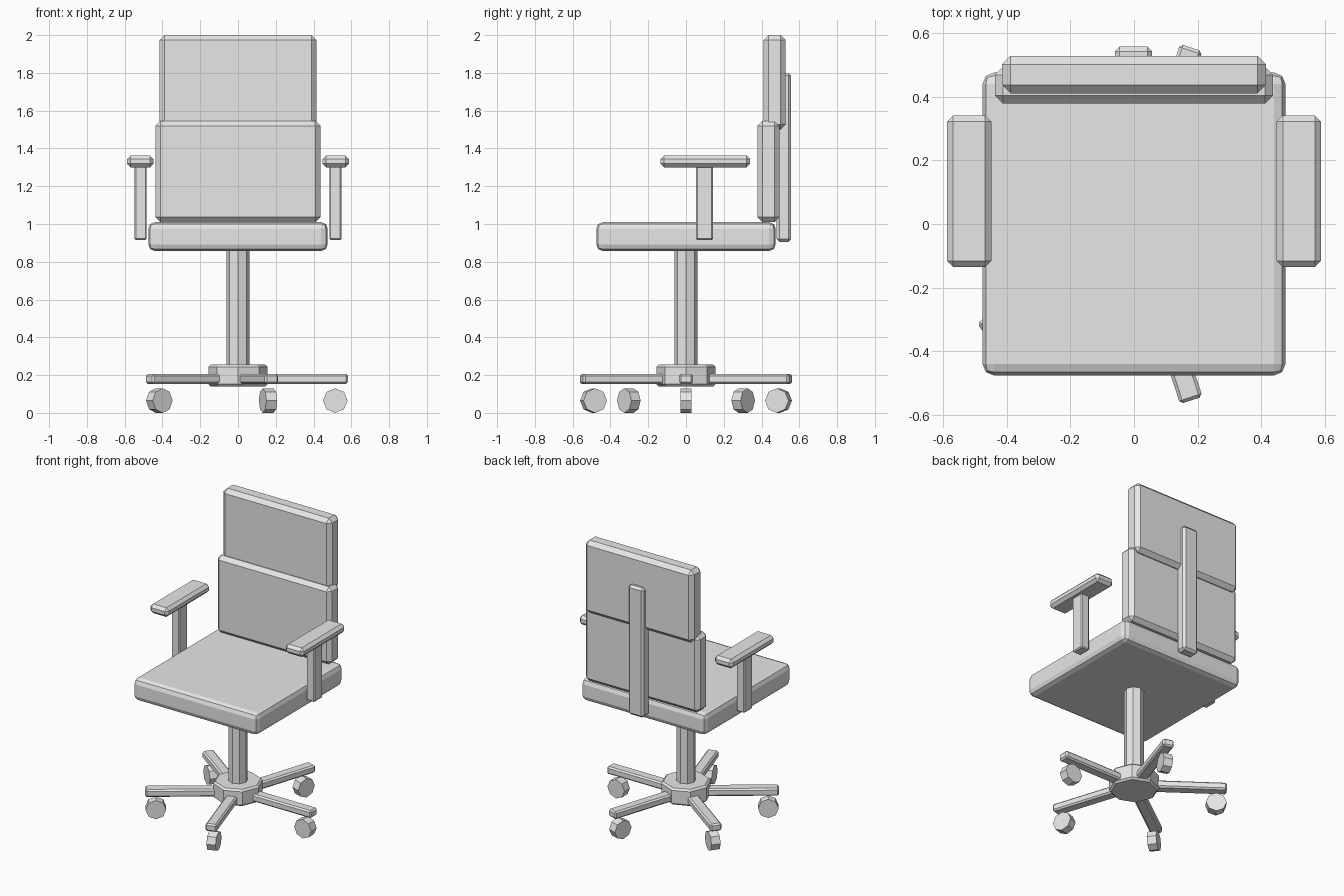
import bpy
from math import radians, cos, sin
from mathutils import Matrix

cube = bpy.data.objects.get("Cube")
if cube:
    bpy.data.objects.remove(cube, do_unlink=True)

# Single plain grey for the whole chair
grey = bpy.data.materials.new("plain grey")
grey.use_nodes = True
colour = (0.8, 0.8, 0.8, 1)
grey.diffuse_color = colour
grey.node_tree.nodes["Principled BSDF"].inputs["Base Color"].default_value = colour


def finish(name, bevel, segments=1):
    ob = bpy.context.object
    ob.name = name
    ob.data.materials.append(grey)
    if bevel:
        mod = ob.modifiers.new("Bevel", 'BEVEL')
        mod.width = bevel
        mod.segments = segments
        mod.limit_method = 'ANGLE'
        mod.angle_limit = radians(50)
    return ob


def box(name, x, y, z, bevel, segments=1, turn=0):
    """Bevelled box from (min, max) ranges, turned about the z axis."""
    bpy.ops.mesh.primitive_cube_add(size=1)
    ob = finish(name, bevel, segments)
    size = [b - a for a, b in (x, y, z)]
    centre = [(a + b) / 2 for a, b in (x, y, z)]
    ob.data.transform(Matrix.Translation(centre) @ Matrix.Diagonal((*size, 1)))
    ob.rotation_euler.z = turn
    return ob


def cylinder(name, radius, z, bevel=0):
    bpy.ops.mesh.primitive_cylinder_add(
        vertices=8, radius=radius, depth=z[1] - z[0], location=(0, 0, sum(z) / 2))
    return finish(name, bevel)


# Seat and back
box("seat", (-0.475, 0.475), (-0.475, 0.475), (0.857, 1.01), 0.035, 2)
box("lower_back", (-0.437, 0.437), (0.378, 0.494), (1.01, 1.545), 0.026)
box("upper_back", (-0.415, 0.415), (0.41, 0.528), (1.5, 2.0), 0.027)
box("back_support", (-0.06, 0.057), (0.48, 0.557), (0.905, 1.8), 0.015)

# Armrests
for side, s in (("left", 1), ("right", -1)):
    box(side + "_arm_pad", sorted((s * 0.448, s * 0.587)), (-0.135, 0.34),
        (1.3, 1.363), 0.019)
    box(side + "_arm_post", sorted((s * 0.484, s * 0.548)), (0.053, 0.143),
        (0.915, 1.31), 0.007)

# Column and hub
cylinder("column", 0.062, (0.2, 0.87))
cylinder("hub", 0.157, (0.14, 0.255), 0.012).modifiers["Bevel"].angle_limit = radians(60)

# Five legs with casters
for i in range(5):
    a = radians(72 * i)
    box(f"leg_{i + 1}", (0.08, 0.582), (-0.037, 0.037), (0.154, 0.206), 0.01, turn=a)
    bpy.ops.mesh.primitive_cylinder_add(
        vertices=8, radius=0.065, depth=0.06, rotation=(radians(90), 0, a),
        location=(0.515 * cos(a), 0.515 * sin(a), 0.065))
    finish(f"caster_{i + 1}", 0)
